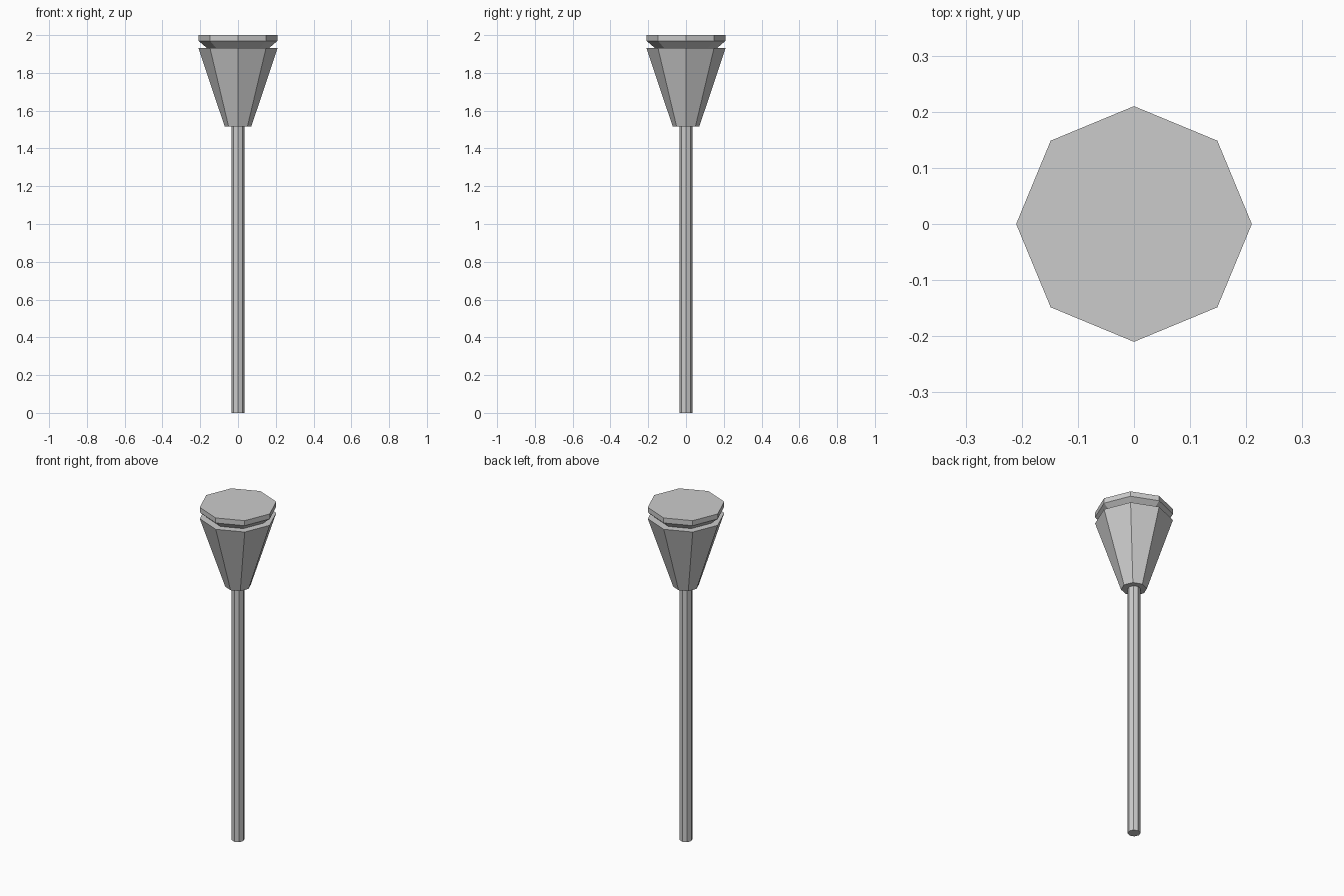
import bpy, bmesh
from math import cos, sin, pi

if "Cube" in bpy.data.objects:
    bpy.data.objects.remove(bpy.data.objects["Cube"])


def lathe(name, profile, sides):
    """Flat-faced turned solid from (radius, height) rings, bottom to top."""
    bm = bmesh.new()
    rings = [[bm.verts.new((r * cos(2 * pi * i / sides), r * sin(2 * pi * i / sides), z))
              for i in range(sides)] for r, z in profile]
    for low, high in zip(rings, rings[1:]):
        for i in range(sides):
            j = (i + 1) % sides
            bm.faces.new((low[i], low[j], high[j], high[i]))
    bm.faces.new(rings[0][::-1])
    bm.faces.new(rings[-1])
    mesh = bpy.data.meshes.new(name)
    bm.to_mesh(mesh)
    bm.free()
    obj = bpy.data.objects.new(name, mesh)
    bpy.context.collection.objects.link(obj)
    return obj


# Slim post
lathe("post", [(0.035, 0), (0.035, 1.515)], 8)

# Flared lantern body
lathe("lantern_body", [(0.07, 1.515), (0.21, 1.932)], 8)

# Cap with a chamfered underside
lathe("lantern_cap", [(0.165, 1.932), (0.21, 1.97), (0.21, 2.0)], 8)
